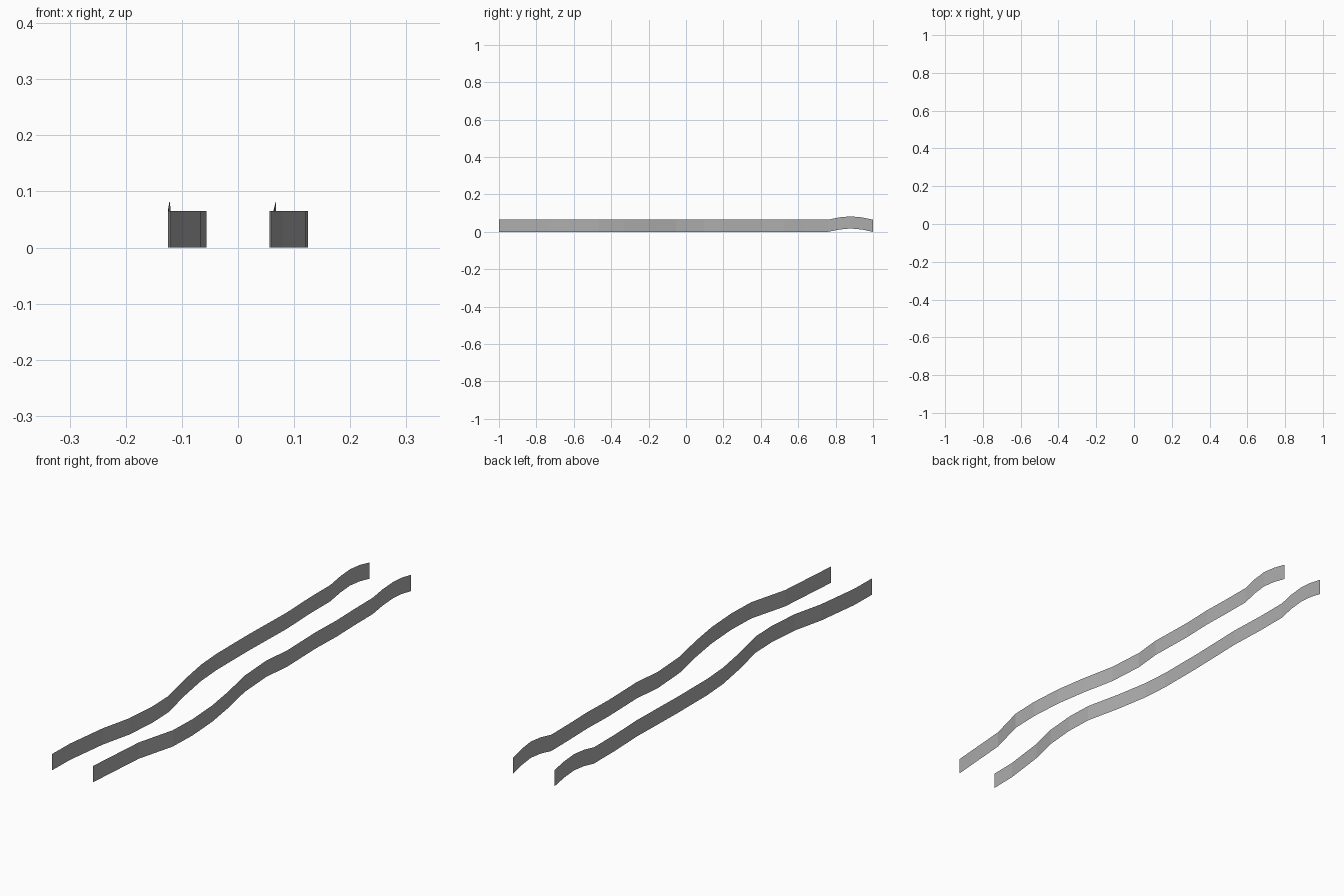
import bpy, bmesh

if "Cube" in bpy.data.objects:
    bpy.data.objects.remove(bpy.data.objects["Cube"])

HEIGHT = 0.065

# plan paths (x, y) of the two winding walls
LEFT = [(-.12, -1), (-.118, -.89), (-.096, -.715), (-.067, -.592), (-.056, -.465),
        (-.06, -.353), (-.093, -.205), (-.117, -.066), (-.125, .045), (-.125, .24),
        (-.119, .477), (-.125, .63), (-.125, .76)]
RIGHT = [(.06, -1), (.08, -.74), (.121, -.584), (.125, -.465), (.116, -.328),
         (.096, -.2), (.066, -.053), (.056, .098), (.068, .213), (.063, .4),
         (.067, .527), (.064, .64), (.063, .76)]
# hump at the far end: (y, lift)
HUMP = [(.82, .0125), (.88, .018), (.94, .0125), (1, 0)]

# dark grey
grey = bpy.data.materials.new("dark_grey")
grey.diffuse_color = (.42, .42, .42, 1)
grey.use_nodes = True
grey.node_tree.nodes["Principled BSDF"].inputs["Base Color"].default_value = grey.diffuse_color


def wall(name, path, hump_xs):
    pts = [(x, y, 0) for x, y in path]
    pts += [(x, y, z) for x, (y, z) in zip(hump_xs, HUMP)]
    bm = bmesh.new()
    low = [bm.verts.new(p) for p in pts]
    edges = [bm.edges.new(pair) for pair in zip(low, low[1:])]
    # raise the path into an open, flat-faced strip
    top = bmesh.ops.extrude_edge_only(bm, edges=edges)["geom"]
    verts = [g for g in top if isinstance(g, bmesh.types.BMVert)]
    bmesh.ops.translate(bm, verts=verts, vec=(0, 0, HEIGHT))
    bmesh.ops.recalc_face_normals(bm, faces=bm.faces)
    mesh = bpy.data.meshes.new(name)
    bm.to_mesh(mesh)
    bm.free()
    mesh.materials.append(grey)
    obj = bpy.data.objects.new(name, mesh)
    bpy.context.collection.objects.link(obj)
    return obj


# the two side walls
wall("left_wall", LEFT, (-.123, -.122, -.121, -.12))
wall("right_wall", RIGHT, (.066, .068, .066, .064))
